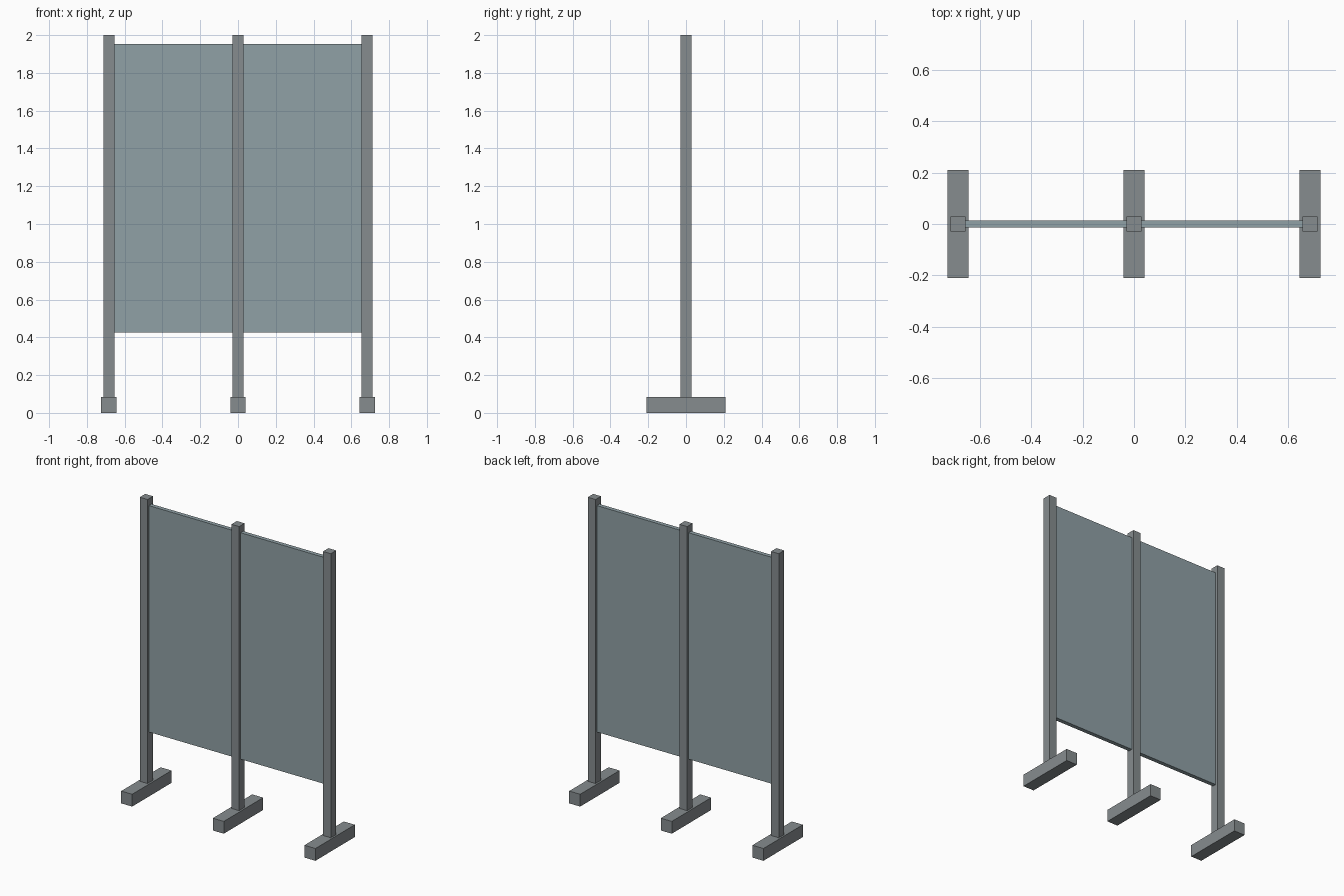
import bpy

if "Cube" in bpy.data.objects:
    bpy.data.objects.remove(bpy.data.objects["Cube"])


def material(name, rgb):
    mat = bpy.data.materials.new(name)
    mat.diffuse_color = (*rgb, 1)
    mat.use_nodes = True
    mat.node_tree.nodes["Principled BSDF"].inputs["Base Color"].default_value = mat.diffuse_color
    return mat


FRAME = material("frame_grey", (0.24, 0.265, 0.275))
SCREEN = material("screen_blue_grey", (0.28, 0.355, 0.38))


def box(name, x, y, z, mat):
    """Box spanning the given (min, max) ranges."""
    bpy.ops.mesh.primitive_cube_add(size=1)
    ob = bpy.context.object
    ob.name = name
    for i, (lo, hi) in enumerate((x, y, z)):
        ob.location[i] = (lo + hi) / 2
        ob.scale[i] = hi - lo
    bpy.ops.object.transform_apply(location=False, rotation=False, scale=True)
    ob.data.materials.append(mat)
    return ob


SPACING = 0.684   # distance between posts
POST = 0.029      # half width of a post
FOOT_H = 0.083

# Three posts, each on a crosswise foot
for side, cx in (("left", -SPACING), ("middle", 0.0), ("right", SPACING)):
    box(side + "_foot", (cx - 0.041, cx + 0.041), (-0.21, 0.21), (0, FOOT_H), FRAME)
    box(side + "_post", (cx - POST, cx + POST), (-POST, POST), (FOOT_H, 2.0), FRAME)

# Two thin screen panels between the posts
for side, cx in (("left", -SPACING / 2), ("right", SPACING / 2)):
    half = SPACING / 2 - POST
    box(side + "_panel", (cx - half, cx + half), (-0.014, 0.014), (0.425, 1.953), SCREEN)
